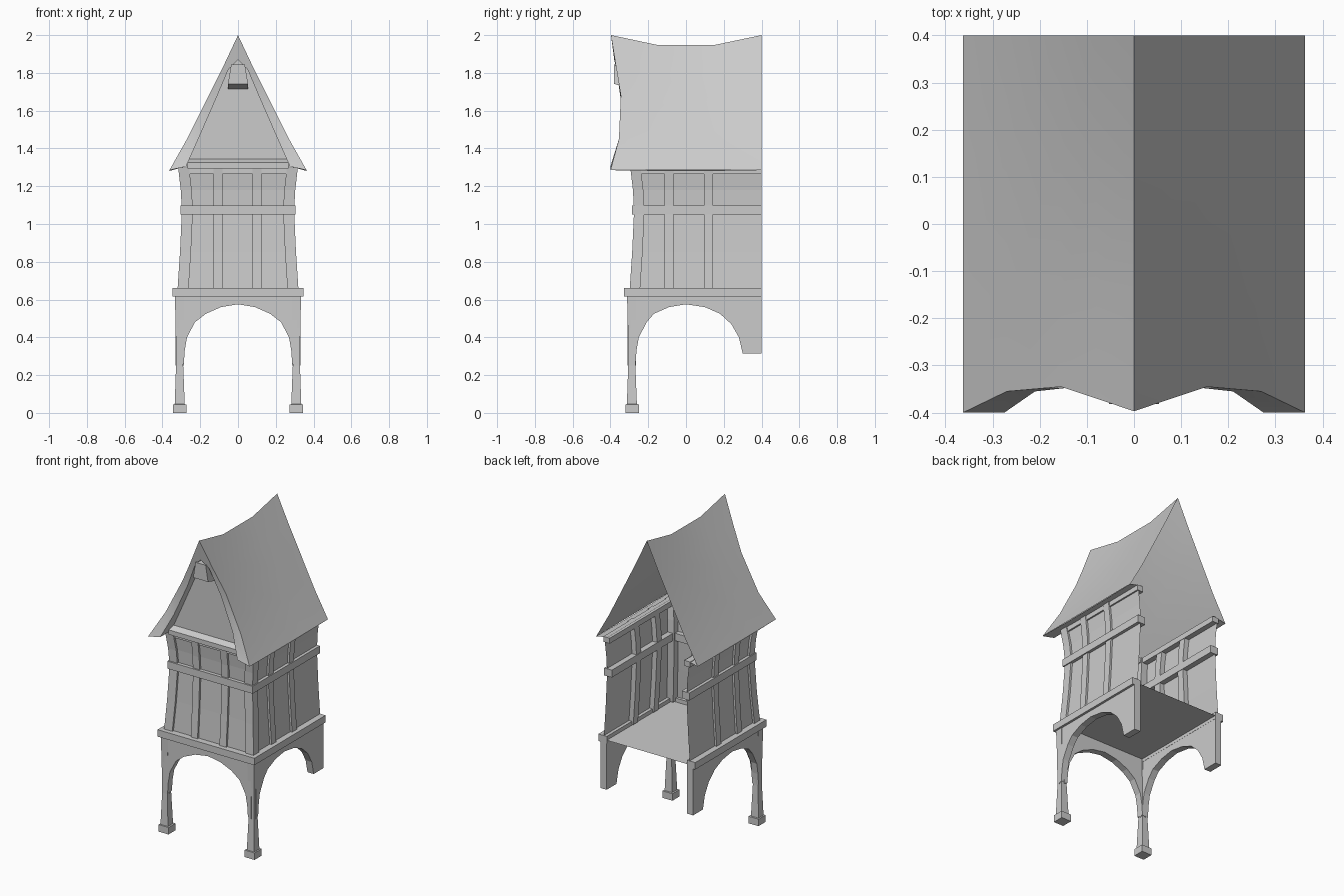
import bpy, bmesh

cube = bpy.data.objects.get("Cube")
if cube:
    bpy.data.objects.remove(cube, do_unlink=True)

grey = bpy.data.materials.new("plain_grey")
grey.use_nodes = True
colour = (0.6, 0.6, 0.6, 1)
grey.diffuse_color = colour
grey.node_tree.nodes["Principled BSDF"].inputs["Base Color"].default_value = colour

BACK = 0.4   # the open rear edge of the building


def loft(name, rings, closed=True, caps=True, smooth=False):
    """Bridge equal-length rings of points into one mesh object."""
    bm = bmesh.new()
    rows = [[bm.verts.new(p) for p in ring] for ring in rings]
    n = len(rows[0])
    for a, b in zip(rows, rows[1:]):
        for i in range(n if closed else n - 1):
            j = (i + 1) % n
            bm.faces.new((a[i], a[j], b[j], b[i]))
    if caps:
        bm.faces.new(rows[0])
        if len(rows) > 1:
            bm.faces.new(rows[-1][::-1])
    bmesh.ops.recalc_face_normals(bm, faces=bm.faces)
    mesh = bpy.data.meshes.new(name)
    bm.to_mesh(mesh)
    bm.free()
    mesh.materials.append(grey)
    obj = bpy.data.objects.new(name, mesh)
    bpy.context.collection.objects.link(obj)
    if smooth:
        bpy.ops.object.select_all(action='DESELECT')
        obj.select_set(True)
        bpy.context.view_layer.objects.active = obj
        bpy.ops.object.shade_smooth_by_angle()
    return obj


def rect(x0, x1, y0, y1, z):
    return [(x0, y0, z), (x1, y0, z), (x1, y1, z), (x0, y1, z)]


def u_path(half, front, z):
    """Three-sided outline: right side, front, left side."""
    return [(-half, BACK, z), (-half, -front, z), (half, -front, z), (half, BACK, z)]


def band(name, z0, z1, half, front, depth):
    edges = [u_path(half, front, z0), u_path(half, front, z1),
             u_path(half - depth, front - depth, z1), u_path(half - depth, front - depth, z0)]
    loft(name, list(zip(*edges)))


# Legs with feet
LEG = [(0, .343, .272), (.045, .343, .272), (.046, .335, .282),
       (.25, .328, .29), (.45, .33, .287), (.62, .334, .283)]
SHIFT = .022   # the front sits a little closer in than the sides
for side, s in (("left", 1), ("right", -1)):
    loft(f"front_{side}_leg",
         [rect(s * a, s * b, SHIFT - a, SHIFT - b, z) for z, a, b in LEG])

# Arches between the legs
half_arch = [(.31, .25), (.287, .26), (.282, .33), (.27, .4), (.228, .48), (.17, .525), (.09, .56)]
front_arch = [(-u, z) for u, z in half_arch] + [(0, .575)] + half_arch[::-1]
loft("front_arch", [[(u, -.309, z), (u, -.309, .62), (u, -.265, .62), (u, -.265, z)]
                    for u, z in front_arch])
side_arch = [(.02 - u if u > .2 else -u, z) for u, z in half_arch] + [(0, .575)]
side_arch += [(.1, .56), (.18, .525), (.24, .47), (.28, .4), (.3, .315), (BACK, .315)]
for side, s in (("left", 1), ("right", -1)):
    loft(f"{side}_arch", [[(s * .331, u, z), (s * .331, u, .62), (s * .287, u, .62), (s * .287, u, z)]
                          for u, z in side_arch])

# Floor
loft("floor", [rect(-.33, .33, -.31, BACK, .635)])

# Waisted walls: height and half width
WALL = [(.64, .321), (.85, .307), (1.07, .297), (1.18, .303), (1.3, .317)]
loft("walls", [u_path(w - .013, w - .013 - SHIFT, z) for z, w in WALL], closed=False, caps=False)

# Timber posts on the walls
D = .045
for side, s in (("left", 1), ("right", -1)):
    loft(f"{side}_corner_post",
         [rect(s * (w - .058), s * w, SHIFT - w, SHIFT - w + .055, z) for z, w in WALL])
    for k, y in enumerate((-.09, .12)):
        loft(f"{side}_wall_post_{k + 1}",
             [rect(s * (w - D), s * w, y - .024, y + .024, z) for z, w in WALL])
for k, x in enumerate((-.105, .1)):
    loft(f"front_wall_post_{k + 1}",
         [rect(x - .024, x + .024, SHIFT - w, SHIFT - w + D, z) for z, w in WALL])

# Horizontal timbers
band("floor_beam", .615, .66, .346, .327, .06)
band("middle_beam", 1.05, 1.098, .305, .286, .055)
band("top_beam", 1.265, 1.3, .31, .29, .045)

# Sagging roof: outer rim and inner rim as (x, z, front y)
OUTER = [(0, 2, -.397), (.08, 1.83, -.37), (.155, 1.68, -.345), (.27, 1.45, -.355), (.363, 1.285, -BACK)]
INNER = [(0, 1.87, -.38), (.05, 1.82, -.365), (.12, 1.655, -.345), (.21, 1.45, -.355), (.275, 1.305, -BACK)]


def across(profile, y=None, sag=0):
    half = [(x, f if y is None else y, z - sag * (z - 1.28)) for x, z, f in profile]
    return [(-x, v, z) for x, v, z in half[:0:-1]] + half


GABLE_Y = -.288
loft("roof", [across(INNER, GABLE_Y), across(INNER), across(OUTER), across(OUTER, -.15, .073),
              across(OUTER, .15, .073), across(OUTER, BACK)],
     closed=False, caps=False, smooth=True)
for side, s in (("left", 1), ("right", -1)):
    loft(f"{side}_eave", [[(s * .363, y, 1.285 - d), (s * .275, y, 1.305)]
                          for y, d in ((-BACK, 0), (-.15, .004), (.15, .004), (BACK, 0))],
         closed=False, caps=False)

# Gable wall with its sloping sill and hoist beam
loft("gable_wall", [across(INNER, GABLE_Y)])
loft("gable_sill", [[(x, -.28, 1.295), (x, -.325, 1.295), (x, -.325, 1.325), (x, -.28, 1.348)]
                    for x in (-.268, .268)])
loft("hoist_beam", [[(-.053, y, z), (.053, y, z), (.036, y, 1.845), (-.036, y, 1.845)]
                    for y, z in ((-.382, 1.742), (-.28, 1.713))])
